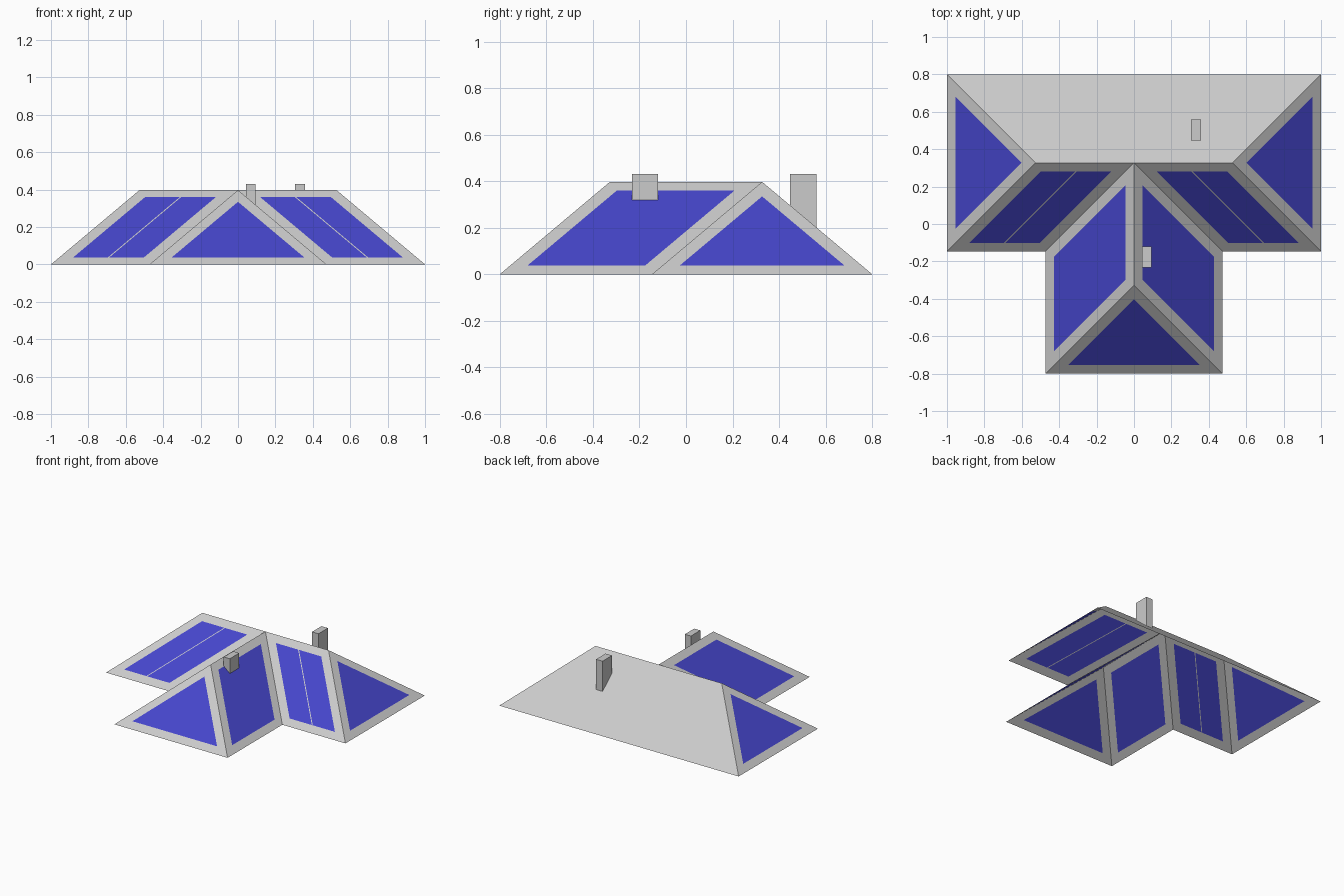
import bpy, bmesh
from mathutils import Vector

if "Cube" in bpy.data.objects:
    bpy.data.objects.remove(bpy.data.objects["Cube"])

H, W, RY, RX = 0.397, 0.473, 0.327, 0.527   # ridge height, half span, ridge y, ridge end x
EY = RY - W                                 # y of the inner eave corner
FRAME, GAP = 0.059, 0.003

blue = bpy.data.materials.new("panel_blue")
blue.diffuse_color = (0.06, 0.06, 0.6, 1)
blue.use_nodes = True
blue.node_tree.nodes["Principled BSDF"].inputs["Base Color"].default_value = blue.diffuse_color


def add_object(name, bm, mat=None):
    mesh = bpy.data.meshes.new(name)
    bm.to_mesh(mesh)
    if mat:
        mesh.materials.append(mat)
    obj = bpy.data.objects.new(name, mesh)
    bpy.context.collection.objects.link(obj)
    return obj


bm = bmesh.new()


def slope(pts):
    f = bm.faces.new([bm.verts.new(p) for p in pts])
    f.normal_update()
    if f.normal.z < 0:
        f.normal_flip()
    return f


# Roof slopes, mirrored left and right
framed, split = [], []
for s in (-1, 1):
    peak, nose = (0, RY, H), (0, -RY, H)
    corner, end = (s * W, EY, 0), (s * RX, RY, H)
    framed.append(slope([corner, (s * W, -0.8, 0), nose, peak]))
    framed.append(slope([(s, EY, 0), (s, 0.8, 0), end]))
    split.append(slope([(s, EY, 0), corner, peak, end]))
framed.append(slope([(-W, -0.8, 0), (W, -0.8, 0), (0, -RY, H)]))
slope([(-1, 0.8, 0), (1, 0.8, 0), (RX, RY, H), (-RX, RY, H)])

# Panels: inset each slope, keeping the border as frame
bmesh.ops.inset_individual(bm, faces=framed + split, thickness=FRAME, use_even_offset=True)
panels = list(framed)

# Main front panels are divided by a thin diagonal bar
for f in split:
    f.normal_update()
    low = sorted(f.verts, key=lambda v: v.co.z)
    a = (low[0].co + low[1].co) / 2
    b = (low[2].co + low[3].co) / 2
    n = (b - a).cross(f.normal).normalized()
    parts = [f]
    for d in (-GAP, GAP):
        geom = set(parts)
        for p in parts:
            geom.update(p.edges)
            geom.update(p.verts)
        res = bmesh.ops.bisect_plane(bm, geom=list(geom), plane_co=a + n * d, plane_no=n)
        parts = [g for g in res["geom"] if isinstance(g, bmesh.types.BMFace)]
    panels += [p for p in parts if abs((p.calc_center_median() - a).dot(n)) > GAP * 2]

bm.faces.index_update()
ids = {f.index for f in panels}
for name, keep_panels, mat in (("roof", False, None), ("solar_panels", True, blue)):
    part = bm.copy()
    part.faces.ensure_lookup_table()
    drop = [f for i, f in enumerate(part.faces) if (i in ids) != keep_panels]
    bmesh.ops.delete(part, geom=drop, context='FACES')
    add_object(name, part, mat)


# Chimneys: boxes whose foot follows the slope
def chimney(name, x0, x1, y0, y1, top, roof_z):
    c = bmesh.new()
    vs = bmesh.ops.create_cube(c, size=1)["verts"]
    for v in vs:
        x = x1 if v.co.x > 0 else x0
        y = y1 if v.co.y > 0 else y0
        v.co = Vector((x, y, top if v.co.z > 0 else roof_z(x, y)))
    add_object(name, c)


chimney("front_chimney", 0.043, 0.094, -0.232, -0.12, 0.43,
        lambda x, y: H * (1 - x / W))
chimney("back_chimney", 0.305, 0.359, 0.447, 0.56, 0.43,
        lambda x, y: H * (0.8 - y) / W)
